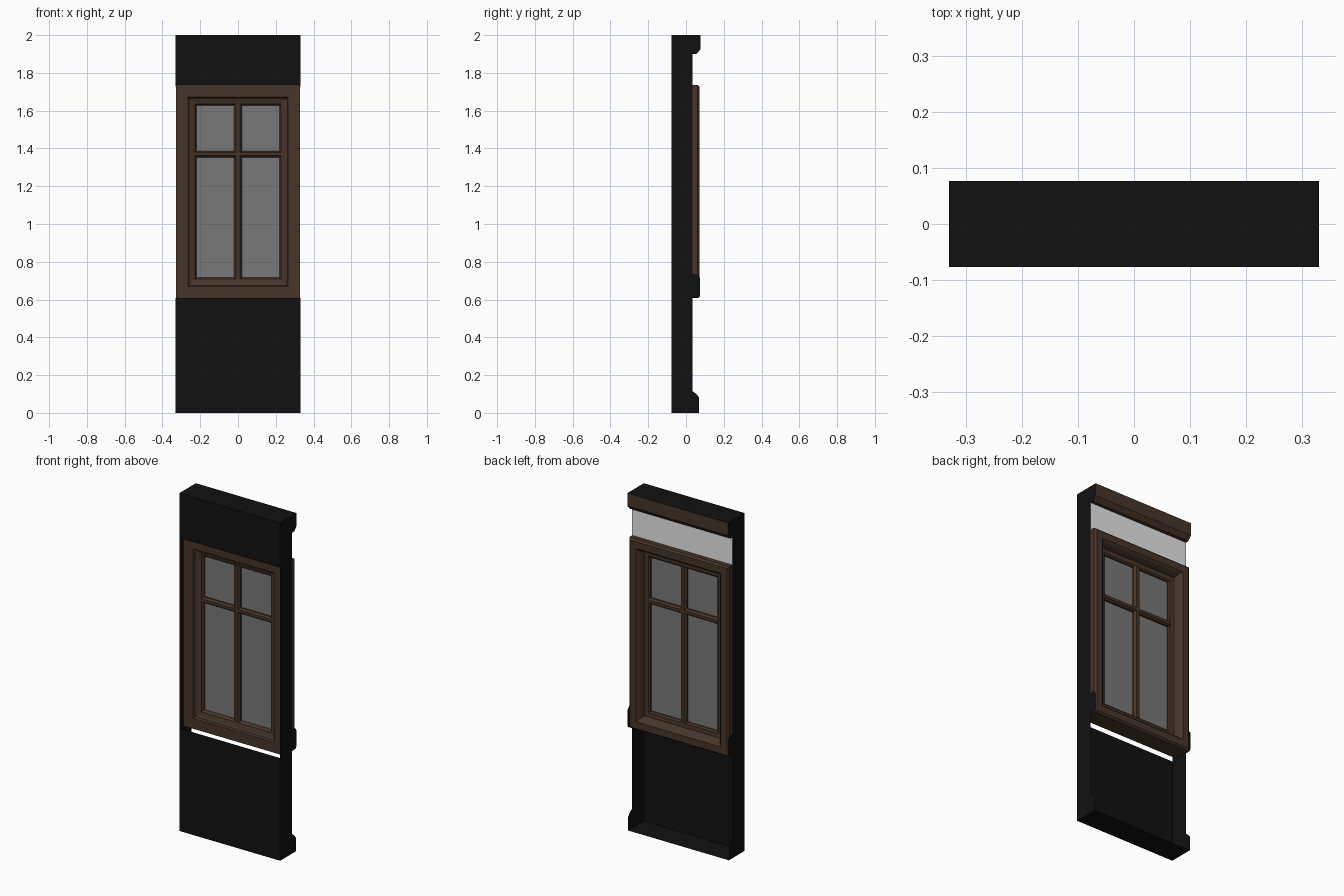
import bpy
import bmesh

cube = bpy.data.objects.get("Cube")
if cube:
    bpy.data.objects.remove(cube, do_unlink=True)


def material(name, rgb):
    m = bpy.data.materials.new(name)
    m.use_nodes = True
    color = (*rgb, 1)
    m.diffuse_color = color
    m.node_tree.nodes["Principled BSDF"].inputs["Base Color"].default_value = color
    return m


BLACK = material("black wall", (0.0055, 0.0055, 0.0055))
BROWN = material("brown wood", (0.062, 0.035, 0.022))
WHITE = material("pale plaster", (0.8, 0.8, 0.8))
GLASS = material("grey glass", (0.19, 0.19, 0.19))

W = 0.33                      # half width of the wall
FRONT, BACK = -0.077, 0.035   # wall planes
SILL, HEAD = 0.608, 1.735     # window casing bottom and top


def finish(name, bm, mat, recalc=False):
    if recalc:
        bmesh.ops.recalc_face_normals(bm, faces=bm.faces[:])
    mesh = bpy.data.meshes.new(name)
    bm.to_mesh(mesh)
    bm.free()
    mesh.materials.append(mat)
    ob = bpy.data.objects.new(name, mesh)
    bpy.context.collection.objects.link(ob)
    return ob


def strip(name, path, mat):
    """Open sheet: a (y, z) path swept across the full width."""
    bm = bmesh.new()
    rows = [[bm.verts.new((x, y, z)) for x in (W, -W)] for y, z in path]
    for a, b in zip(rows, rows[1:]):
        bm.faces.new((a[0], a[1], b[1], b[0]))
    return finish(name, bm, mat)


def loft(name, rings, mat, loop=False):
    """Solid through a series of rings, capped or joined end to start."""
    bm = bmesh.new()
    rows = [[bm.verts.new(p) for p in ring] for ring in rings]
    pairs = list(zip(rows, rows[1:]))
    if loop:
        pairs.append((rows[-1], rows[0]))
    else:
        bm.faces.new(rows[0])
        bm.faces.new(rows[-1])
    n = len(rows[0])
    for a, b in pairs:
        for i in range(n):
            j = (i + 1) % n
            bm.faces.new((a[i], a[j], b[j], b[i]))
    return finish(name, bm, mat, recalc=True)


def rect(inset, y):
    x, lo, hi = 0.328 - inset, SILL + inset, HEAD - inset
    return [(-x, y, lo), (x, y, lo), (x, y, hi), (-x, y, hi)]


# Side panels with skirting, rail and cornice outlines
crown = [(BACK, 1.9), (0.055, 1.9), (0.077, 1.925), (0.077, 2)]
outline = [(FRONT, 0), (0.07, 0), (0.07, 0.08), (0.055, 0.1), (BACK, 0.115),
           (BACK, SILL), (0.065, SILL), (0.075, 0.62), (0.075, 0.715),
           (0.06, 0.735), (BACK, 0.735)] + crown + [(FRONT, 2)]
for side, s in (("left", 1), ("right", -1)):
    bm = bmesh.new()
    bm.faces.new([bm.verts.new((s * W, y, z)) for y, z in outline[::s]])
    finish(side + "_side_panel", bm, BLACK)

# Open-backed wall shell, plaster band and cornice
strip("lower_wall", [(FRONT, SILL), (FRONT, 0), (0.07, 0)], BLACK)
strip("upper_wall", [(0.077, 2), (FRONT, 2), (FRONT, HEAD)], BLACK)
strip("plaster_band", [(BACK, HEAD - 0.01), (BACK, 1.9)], WHITE)
strip("cornice", crown, BROWN)

# Window casing and sash as one mitred moulding
moulding = [(0, -0.04), (0.062, -0.04), (0.067, -0.028), (0.078, -0.022),
            (0.1, -0.015), (0.108, -0.002), (0.108, 0.018), (0.1, 0.026),
            (0.076, 0.028), (0.07, 0.045), (0.062, 0.06), (0.05, 0.072),
            (0.01, 0.072), (0, 0.062)]
loft("window_frame", [rect(d, y) for d, y in moulding], BROWN, loop=True)


# Glazing bars with chamfered edges
def section(half):
    return [(-half, -0.004), (-half * 0.5, -0.016), (half * 0.5, -0.016),
            (half, -0.004), (half, 0.02), (half * 0.5, 0.032),
            (-half * 0.5, 0.032), (-half, 0.02)]


loft("upright_bar", [[(u, y, z) for u, y in section(0.02)]
                     for z in (SILL + 0.1, HEAD - 0.1)], BROWN)
loft("cross_bar", [[(x, y, 1.37 + u) for u, y in section(0.017)]
                   for x in (-0.228, 0.228)], BROWN)

# Glass sheet
loft("glass", [rect(0.105, y) for y in (0.006, 0.01)], GLASS)
